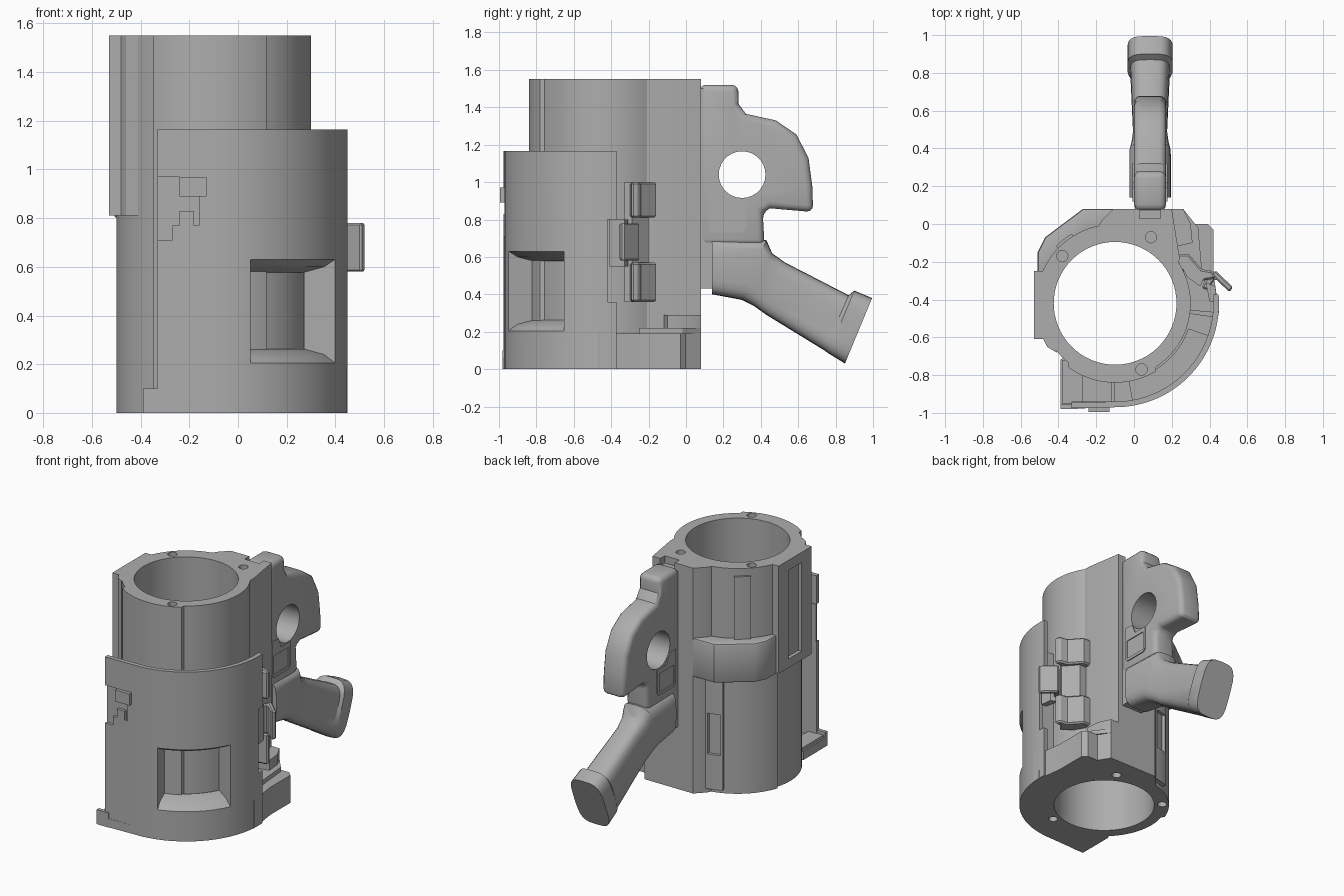
import bpy, bmesh, math
from mathutils import Vector

cube = bpy.data.objects.get("Cube")
if cube:
    bpy.data.objects.remove(cube, do_unlink=True)

grey = bpy.data.materials.new("plain grey")
grey.use_nodes = True
GREY = (0.42, 0.42, 0.42, 1)
grey.diffuse_color = GREY
grey.node_tree.nodes["Principled BSDF"].inputs["Base Color"].default_value = GREY

CX, CY = -0.10, -0.42      # axis of the bore
HX = 0.085                 # centre plane of the handle


def finish(name, bm):
    bmesh.ops.recalc_face_normals(bm, faces=bm.faces)
    mesh = bpy.data.meshes.new(name)
    bm.to_mesh(mesh)
    bm.free()
    mesh.materials.append(grey)
    obj = bpy.data.objects.new(name, mesh)
    bpy.context.collection.objects.link(obj)
    return obj


def select(obj):
    bpy.ops.object.select_all(action='DESELECT')
    bpy.context.view_layer.objects.active = obj
    obj.select_set(True)


def loft(name, rings):
    """Skin a list of equal-length point rings and cap both ends."""
    bm = bmesh.new()
    rows = [[bm.verts.new(p) for p in ring] for ring in rings]
    n = len(rows[0])
    for a, b in zip(rows, rows[1:]):
        for i in range(n):
            j = (i + 1) % n
            bm.faces.new((a[i], a[j], b[j], b[i]))
    bm.faces.new(rows[0])
    bm.faces.new(rows[-1])
    return finish(name, bm)


def prism(name, pts, lo, hi, axis='z'):
    place = (lambda p, h: (p[0], p[1], h)) if axis == 'z' else (lambda p, h: (h, p[0], p[1]))
    return loft(name, [[place(p, h) for p in pts] for h in (lo, hi)])


def box(name, x, y, z):
    return prism(name, [(x[0], y[0]), (x[1], y[0]), (x[1], y[1]), (x[0], y[1])], *z)


def arc(r, a0, a1, n=24, c=(CX, CY)):
    angles = [math.radians(a0 + (a1 - a0) * i / n) for i in range(n + 1)]
    return [(c[0] + r * math.cos(a), c[1] + r * math.sin(a)) for a in angles]


def sector(name, r0, r1, a0, a1, z0, z1):
    return prism(name, arc(r1, a0, a1) + arc(r0, a1, a0), z0, z1)


def circle(c, r, n=24):
    return arc(r, 0, 360 - 360 / n, n - 1, c)


def apply(obj, mod):
    select(obj)
    bpy.ops.object.modifier_apply(modifier=mod.name)


def cut(obj, cutter, keep=False):
    mod = obj.modifiers.new("cut", 'BOOLEAN')
    mod.operation, mod.solver, mod.object = 'DIFFERENCE', 'EXACT', cutter
    apply(obj, mod)
    if not keep:
        bpy.data.objects.remove(cutter, do_unlink=True)


def bevel(obj, width, segments=2, angle=40):
    mod = obj.modifiers.new("bevel", 'BEVEL')
    mod.width, mod.segments = width, segments
    mod.limit_method, mod.angle_limit = 'ANGLE', math.radians(angle)
    apply(obj, mod)


# Main tube with a square back corner, its bore and bolt holes
outline = (arc(0.40, 163, 232, 20) + arc(0.42, 234, 301, 24) + arc(0.40, 303, 392, 24)
           + [(0.24, -0.17), (0.20, 0.08), (-0.11, 0.08), (-0.17, 0.02)]
           + arc(0.42, 102, 161, 16))
tube = prism("main_tube", outline, 0, 1.55)
bore_pts = circle((CX, CY), 0.325, 64)
cut(tube, prism("bore", bore_pts, -1, 2))
BOLTS = [(0.09, -0.07), (-0.38, -0.17), (0.04, -0.77)]
for bolt in BOLTS:
    for z in (0, 1.55):
        cut(tube, prism("bolt_hole", circle(bolt, 0.03, 16), z - 0.06, z + 0.06))
cut(tube, box("handle_notch", (0.03, 0.14), (0.03, 0.2), (1.5, 1.6)))

# Base floor, spreading to the shell and the corner foot
base = prism("base_floor", [(-0.39, -0.72), (-0.39, -0.98), (-0.1, -0.97)]
             + arc(0.55, -88, 0, 24) + [(0.2, -0.2)], 0, 0.06)
cut(base, prism("base_bore", bore_pts, -1, 2))
for bolt in BOLTS:
    cut(base, prism("bolt_hole", circle(bolt, 0.03, 16), -0.06, 0.05))
box("foot_front_wall", (-0.39, -0.3), (-0.98, -0.955), (0, 0.1))
box("foot_step", (-0.38, -0.27), (-0.95, -0.72), (0.05, 0.08))

# Side block of the base
block = prism("base_side_block", [(0.28, -0.47), (0.45, -0.47), (0.42, -0.25), (0.42, -0.03),
                                  (0.39, 0.0), (0.31, 0.0), (0.26, 0.08), (0.1, 0.08),
                                  (0.23, -0.17)], 0, 0.19)
prism("base_side_step", [(0.25, -0.25), (0.36, -0.25), (0.34, -0.02), (0.26, 0.08),
                         (0.15, 0.08), (0.22, -0.17)], 0.19, 0.22)
prism("base_side_ledge", [(0.22, -0.12), (0.31, -0.1), (0.30, 0.0), (0.26, 0.08),
                          (0.15, 0.08)], 0.22, 0.29)

# Curved outer shell with a rounded free corner
shell = prism("outer_shell", [(-0.33, -0.975)] + arc(0.55, -90, 5, 32)
              + arc(0.52, 5, -90, 32) + [(-0.33, -0.945)], 0, 1.165)
window = loft("window_cutter", [[(x, y, z) for x, y in arc(r, -74, -25, 16)]
                                + [(x, y, zz) for x, y in arc(r, -25, -74, 16)]
                                for r, z, zz in ((0.38, 0.27, 0.57), (0.50, 0.24, 0.60),
                                                 (0.60, 0.17, 0.66))])
frame = sector("window_frame", 0.41, 0.525, -80, -19, 0.16, 0.67)
for part in (shell, frame):
    cut(part, window, keep=True)
bpy.data.objects.remove(window, do_unlink=True)
cut(shell, box("hinge_notch", (-0.4, -0.16), (-1.1, -0.9), (0.71, 0.97)))
cut(shell, box("latch_notch", (0.3, 0.6), (-0.42, -0.3), (0.36, 0.8)))
sector("shell_end_wall", 0.39, 0.53, -8, -5, 0, 1.0)
box("shell_rib", (-0.12, -0.10), (-0.96, -0.82), (0, 1.0))

# Front hinge clips
box("hinge_plate", (-0.33, -0.14), (-0.955, -0.94), (0.71, 0.97))
box("hinge_upper_clip", (-0.24, -0.13), (-0.995, -0.95), (0.89, 0.97))
box("hinge_middle_clip", (-0.24, -0.18), (-0.975, -0.94), (0.77, 0.83))
box("hinge_lower_clip", (-0.27, -0.16), (-0.975, -0.94), (0.71, 0.77))

# Side latch: two hooks, a hinge strip and a bent lever
for name, z0, z1 in (("upper_hook", 0.81, 1.0), ("lower_hook", 0.36, 0.57)):
    hook = prism(name, [(0.22, -0.16), (0.29, -0.16), (0.36, -0.24), (0.42, -0.25),
                        (0.43, -0.29), (0.36, -0.30), (0.29, -0.24), (0.24, -0.26)], z0, z1)
    bevel(hook, 0.01, 1, 60)
prism("latch_strip", [(0.24, -0.20), (0.29, -0.20), (0.37, -0.29), (0.35, -0.33),
                      (0.28, -0.28)], 0.36, 1.0)
lever = prism("latch_lever", [(0.36, -0.34), (0.37, -0.31), (0.43, -0.245), (0.525, -0.335),
                              (0.505, -0.36), (0.43, -0.29), (0.39, -0.35)], 0.58, 0.78)
bevel(lever, 0.008, 1, 60)
prism("latch_seat", [(0.40, -0.41), (0.44, -0.41), (0.43, -0.33), (0.38, -0.31)], 0.55, 0.8)

# Side rail with a long recess
rail = prism("side_rail", [(-0.45, -0.25), (-0.53, -0.25), (-0.53, -0.61), (-0.48, -0.61),
                           (-0.46, -0.65), (-0.41, -0.68), (-0.44, -0.55), (-0.45, -0.42)],
             0.81, 1.55)
cut(rail, box("rail_slot", (-0.6, -0.505), (-0.5, -0.36), (0.87, 1.48)))

# Band and panels on the back corner
band = prism("back_band", [(-0.05, 0.08), (-0.27, 0.08), (-0.47, -0.07), (-0.51, -0.15),
                           (-0.51, -0.30)] + arc(0.36, 163, 84, 12), 0.8, 1.07)
bevel(band, 0.015, 2, 60)
rib = sector("upper_back_rib", 0.40, 0.435, 122, 136, 1.05, 1.5)
panel = sector("lower_back_panel", 0.40, 0.45, 93, 113, 0.03, 0.8)
cut(panel, sector("panel_recess", 0.43, 0.5, 100, 111, 0.27, 0.55))

# Handle spine and hooked upper arch with its finger hole
prism("handle_spine", [(0.07, 0.43), (0.15, 0.43), (0.15, 1.5), (0.07, 1.5)],
      HX - 0.08, HX + 0.08, 'x')
arch = prism("handle_arch", [(0.07, 1.52), (0.28, 1.52), (0.28, 1.42), (0.32, 1.365),
                             (0.48, 1.33), (0.59, 1.255), (0.655, 1.13), (0.675, 0.98),
                             (0.68, 0.84), (0.45, 0.86), (0.41, 0.84), (0.42, 0.66),
                             (0.07, 0.66)], HX - 0.085, HX + 0.085, 'x')
bevel(arch, 0.035, 3, 50)
cut(arch, prism("finger_hole", circle((0.30, 1.04), 0.125, 28), -1, 1, 'x'))
guard = prism("trigger_guard", [(0.12, 0.75), (0.14, 0.73), (0.30, 0.73), (0.32, 0.75),
                                (0.32, 0.91), (0.22, 0.91), (0.19, 0.98), (0.12, 0.98)],
              HX - 0.092, HX + 0.092, 'x')
for side in (-1, 1):
    inner, outer = sorted((HX + side * 0.086, HX + side * 0.2))
    cut(guard, prism("guard_recess", [(0.14, 0.75), (0.30, 0.75), (0.30, 0.88), (0.14, 0.88)],
                     inner, outer, 'x'))

# Slanted grip: rounded sections given by top point, bottom point and half width
SECTIONS = [(0.14, 0.70, 0.14, 0.40, 0.11), (0.43, 0.69, 0.30, 0.37, 0.11),
            (0.46, 0.62, 0.36, 0.34, 0.10), (0.53, 0.57, 0.43, 0.29, 0.09),
            (0.87, 0.395, 0.74, 0.10, 0.105), (0.90, 0.42, 0.76, 0.085, 0.12),
            (0.995, 0.38, 0.85, 0.03, 0.12)]
rings = []
for yt, zt, yb, zb, w in SECTIONS:
    top, bottom = Vector((HX, yt, zt)), Vector((HX, yb, zb))
    mid, up = (top + bottom) / 2, (top - bottom) / 2
    ring = []
    for i in range(24):
        a = 2 * math.pi * i / 24
        c, s = math.cos(a), math.sin(a)
        ring.append(mid + Vector((w * math.copysign(abs(c) ** 0.55, c), 0, 0))
                    + up * math.copysign(abs(s) ** 0.55, s))
    rings.append(ring)
loft("grip", rings)

# Smooth the round surfaces, keep hard edges
for obj in bpy.context.collection.objects:
    if obj.type == 'MESH' and grey.name in obj.data.materials:
        select(obj)
        bpy.ops.object.shade_smooth_by_angle(angle=math.radians(30))
